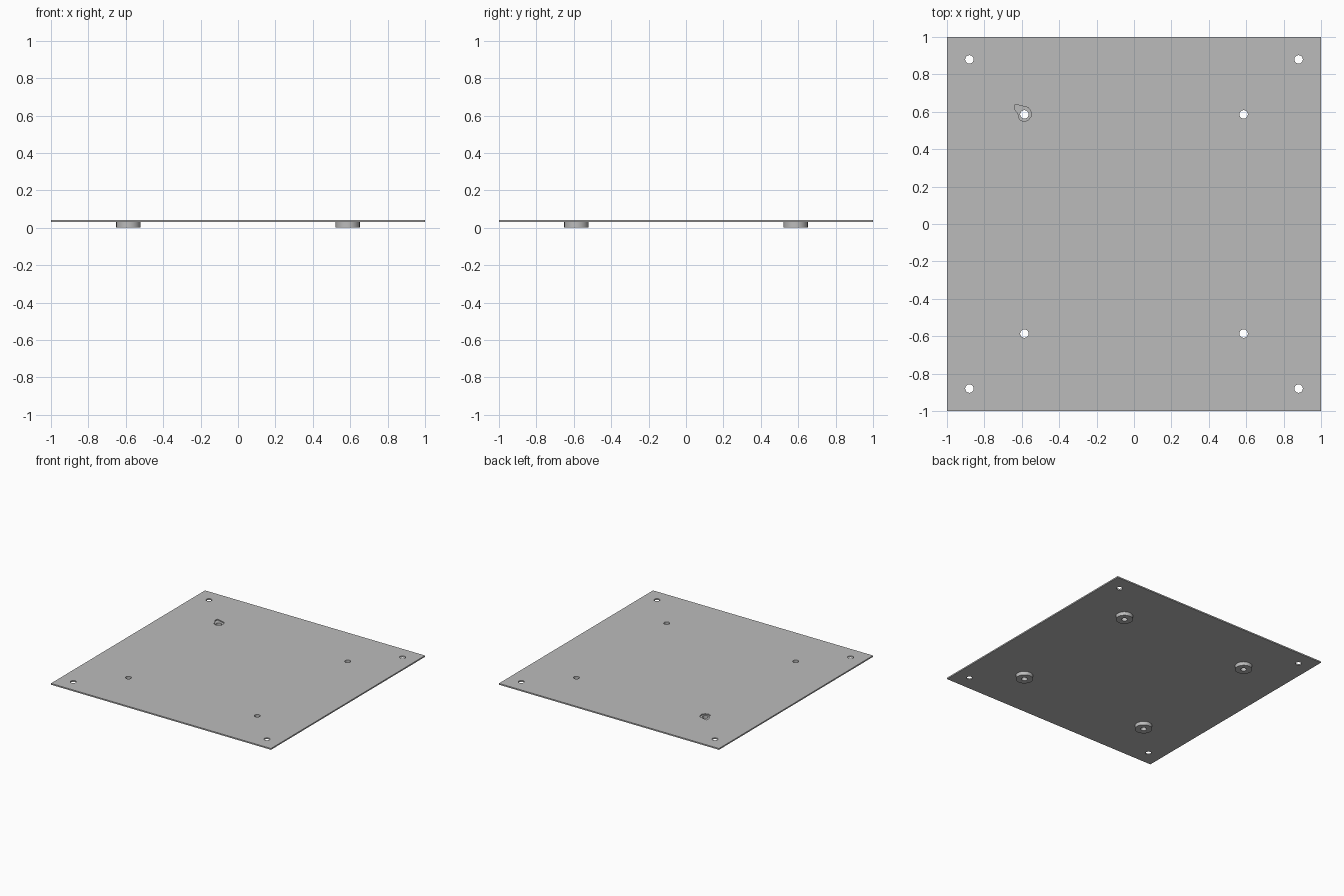
import bpy, bmesh

cube = bpy.data.objects.get("Cube")
if cube:
    bpy.data.objects.remove(cube, do_unlink=True)

PLATE_BOTTOM, PLATE_TOP = 0.03, 0.041
FOOT_POS, CORNER_POS = 0.586, 0.88
FOOT_RADIUS, HOLE_RADIUS = 0.065, 0.0225

grey = bpy.data.materials.new("plain_grey")
grey.use_nodes = True
colour = (0.5, 0.5, 0.5, 1)
grey.diffuse_color = colour
grey.node_tree.nodes["Principled BSDF"].inputs["Base Color"].default_value = colour


def finish(name, bm):
    bmesh.ops.recalc_face_normals(bm, faces=bm.faces)
    mesh = bpy.data.meshes.new(name)
    bm.to_mesh(mesh)
    bm.free()
    obj = bpy.data.objects.new(name, mesh)
    bpy.context.collection.objects.link(obj)
    mesh.materials.append(grey)
    return obj


def prism(name, outline, bottom, top):
    bm = bmesh.new()
    face = bm.faces.new([bm.verts.new((x, y, bottom)) for x, y in outline])
    ext = bmesh.ops.extrude_face_region(bm, geom=[face], use_keep_orig=True)
    verts = [v for v in ext["geom"] if isinstance(v, bmesh.types.BMVert)]
    bmesh.ops.translate(bm, verts=verts, vec=(0, 0, top - bottom))
    return finish(name, bm)


def cylinder(name, x, y, radius, bottom, top):
    bpy.ops.mesh.primitive_cylinder_add(
        vertices=48, radius=radius, depth=top - bottom,
        location=(x, y, (top + bottom) / 2))
    obj = bpy.context.object
    obj.name = name
    obj.data.materials.append(grey)
    return obj


def cut(obj, cutter):
    cutter.hide_render = True
    cutter.hide_set(True)
    cutter.display_type = 'WIRE'
    mod = obj.modifiers.new("cut", 'BOOLEAN')
    mod.operation = 'DIFFERENCE'
    mod.solver = 'EXACT'
    mod.object = cutter
    bpy.context.view_layer.objects.active = obj
    bpy.ops.object.modifier_apply(modifier=mod.name)
    bpy.data.objects.remove(cutter, do_unlink=True)


def smooth(obj):
    bpy.ops.object.select_all(action='DESELECT')
    obj.select_set(True)
    bpy.context.view_layer.objects.active = obj
    bpy.ops.object.shade_smooth_by_angle()


# Square plate
plate = prism("plate", [(-1, -1), (1, -1), (1, 1), (-1, 1)], PLATE_BOTTOM, PLATE_TOP)

# Irregular recess over the back right foot
recess = [(-0.637, 0.638), (-0.61, 0.634), (-0.565, 0.622), (-0.553, 0.605),
          (-0.547, 0.58), (-0.565, 0.555), (-0.59, 0.548), (-0.612, 0.558),
          (-0.62, 0.59), (-0.636, 0.61)]
cut(plate, prism("recess_cutter", recess, PLATE_BOTTOM + 0.002, PLATE_TOP + 0.05))

# Four drilled feet, and holes through the plate at the feet and the corners
for sx, side in ((1, "left"), (-1, "right")):
    for sy, end in ((1, "back"), (-1, "front")):
        for pos in (FOOT_POS, CORNER_POS):
            cut(plate, cylinder("drill", sx * pos, sy * pos, HOLE_RADIUS, -0.1, 0.1))
        x, y = sx * FOOT_POS, sy * FOOT_POS
        foot = cylinder(f"{end}_{side}_foot", x, y, FOOT_RADIUS, 0, PLATE_BOTTOM)
        cut(foot, cylinder("drill", x, y, HOLE_RADIUS, -0.1, 0.1))
        smooth(foot)
smooth(plate)
